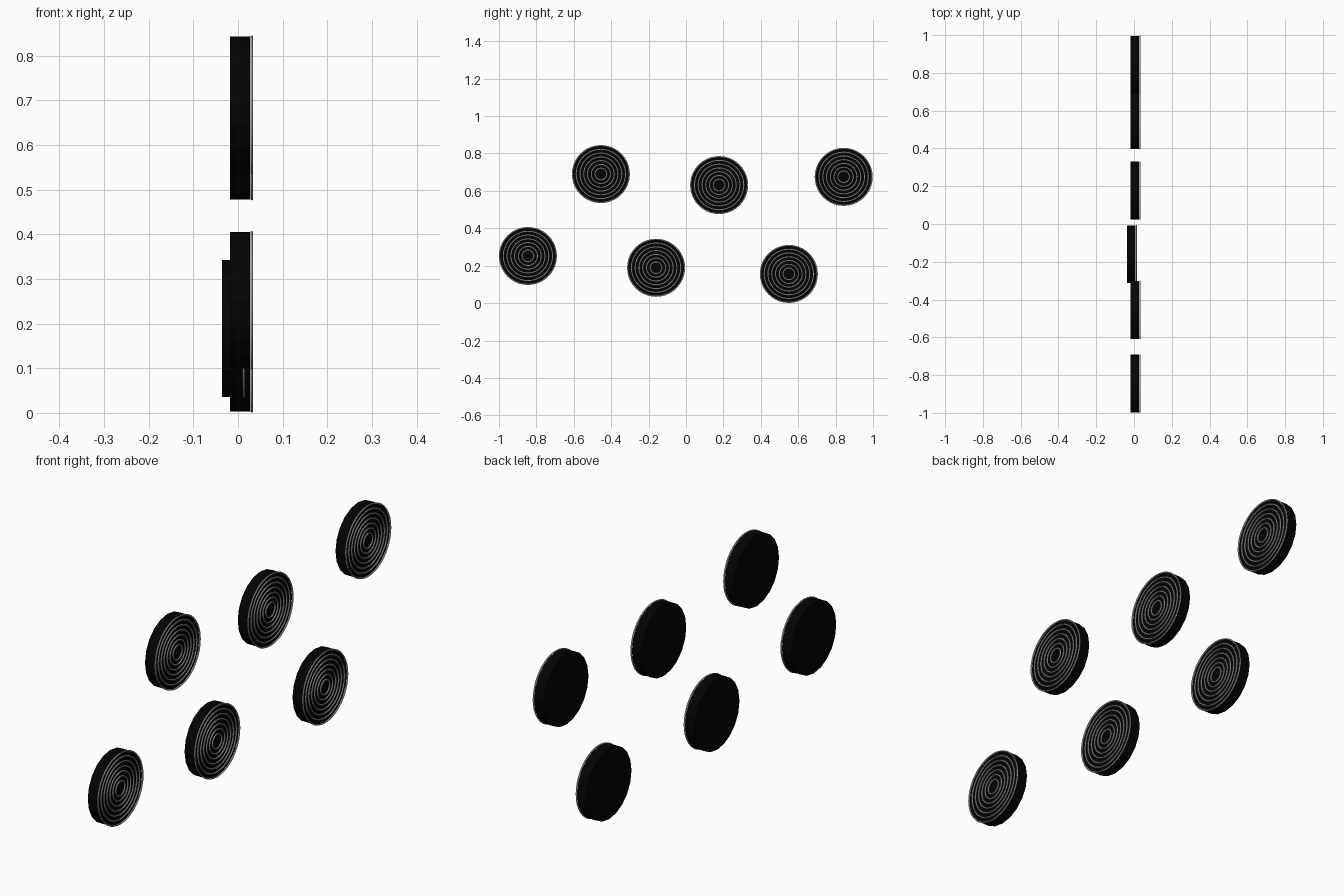
import bpy
import math

cube = bpy.data.objects.get("Cube")
if cube:
    bpy.data.objects.remove(cube)


def flat_material(name, rgb):
    mat = bpy.data.materials.new(name)
    mat.use_nodes = True
    mat.diffuse_color = (*rgb, 1)
    mat.node_tree.nodes["Principled BSDF"].inputs["Base Color"].default_value = (*rgb, 1)
    return mat


black = flat_material("black", (0.001, 0.001, 0.001))
grey = flat_material("light grey", (0.6, 0.6, 0.6))

SIDES = 20
BODY_R, BODY_DEPTH = 0.153, 0.045
RING_R, TUBE_R, RING_COUNT = 0.152, 0.0031, 7
INNER_R = 0.031


def disc_body(name, x, y, z):
    bpy.ops.mesh.primitive_cylinder_add(vertices=SIDES, radius=BODY_R, depth=BODY_DEPTH,
                                        location=(x, y, z), rotation=(0, math.pi / 2, 0))
    body = bpy.context.object
    body.name = name
    body.data.materials.append(black)


def ring(name, radius, x, y, z):
    bpy.ops.mesh.primitive_torus_add(major_segments=SIDES * 2, minor_segments=6,
                                     major_radius=radius, minor_radius=TUBE_R,
                                     location=(x, y, z), rotation=(0, math.pi / 2, 0))
    obj = bpy.context.object
    obj.name = name
    obj.data.materials.append(grey)
    bpy.ops.object.shade_smooth_by_angle()


# Two staggered rows of discs facing +x: (x, y, z) of each body centre
centres = [(0.0045, -0.845, 0.252), (0.0045, -0.455, 0.69), (-0.0135, -0.16, 0.189),
           (0.0045, 0.177, 0.631), (0.0045, 0.55, 0.156), (0.0045, 0.843, 0.675)]

for n, (x, y, z) in enumerate(centres, 1):
    disc_body(f"disc_{n}", x, y, z)
    # Concentric wire rings just off the face
    for k in range(RING_COUNT):
        r = INNER_R + (RING_R - INNER_R) * k / (RING_COUNT - 1)
        ring(f"disc_{n}_ring_{k + 1}", r, x + BODY_DEPTH / 2 + 0.004, y, z)
